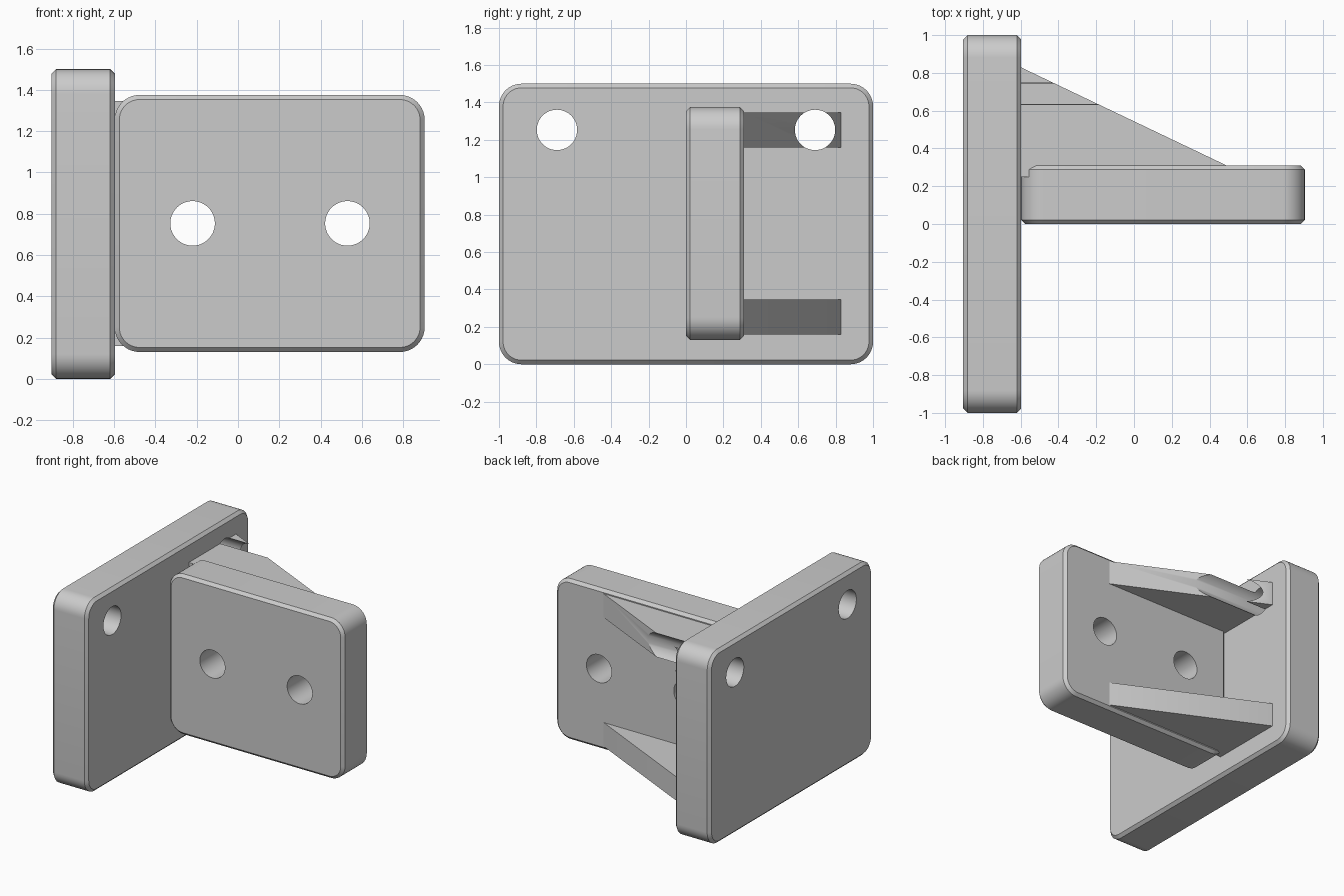
import bpy
import math
from mathutils import Matrix, Vector

cube = bpy.data.objects.get("Cube")
if cube:
    bpy.data.objects.remove(cube, do_unlink=True)

grey = bpy.data.materials.new("plain grey")
grey.use_nodes = True
grey.diffuse_color = (0.6, 0.6, 0.6, 1)
grey.node_tree.nodes["Principled BSDF"].inputs["Base Color"].default_value = (0.6, 0.6, 0.6, 1)

import bmesh


def make_object(name, bm):
    bmesh.ops.recalc_face_normals(bm, faces=bm.faces)
    mesh = bpy.data.meshes.new(name)
    bm.to_mesh(mesh)
    bm.free()
    mesh.materials.append(grey)
    obj = bpy.data.objects.new(name, mesh)
    bpy.context.collection.objects.link(obj)
    return obj


def plate(name, low, high, axis, radius=0.12, chamfer=0.022):
    """Slab with round corners about its thickness axis and chamfered rims."""
    low, high = Vector(low), Vector(high)
    bm = bmesh.new()
    bmesh.ops.create_cube(bm, size=1)
    bmesh.ops.scale(bm, vec=high - low, verts=bm.verts)
    bmesh.ops.translate(bm, vec=(low + high) / 2, verts=bm.verts)

    def along(edge):
        d = (edge.verts[1].co - edge.verts[0].co).normalized()
        return abs(d[axis]) > 0.9

    bmesh.ops.bevel(bm, geom=[e for e in bm.edges if along(e)], offset=radius,
                    segments=10, profile=0.5, affect='EDGES')
    rim = [e for e in bm.edges if not along(e)]
    bmesh.ops.bevel(bm, geom=rim, offset=chamfer, segments=1, affect='EDGES')
    return make_object(name, bm)


def gusset(name, bottom, top):
    """Sloped rib between the two plates."""
    outline = [(-0.61, 0.25), (0.49, 0.25), (0.49, 0.31), (-0.6, 0.83), (-0.61, 0.83)]
    bm = bmesh.new()
    face = bm.faces.new([bm.verts.new((x, y, bottom)) for x, y in outline])
    new = bmesh.ops.extrude_face_region(bm, geom=[face])["geom"]
    moved = [v for v in new if isinstance(v, bmesh.types.BMVert)]
    bmesh.ops.translate(bm, vec=(0, 0, top - bottom), verts=moved)
    return make_object(name, bm)


def drill(obj, centre, axis, radius=0.108, depth=4):
    """Cut a round hole along x or y."""
    turn = Matrix.Rotation(math.pi / 2, 4, 'Y' if axis == 'x' else 'X')
    bm = bmesh.new()
    bmesh.ops.create_cone(bm, cap_ends=True, segments=48, radius1=radius,
                          radius2=radius, depth=depth,
                          matrix=Matrix.Translation(centre) @ turn)
    cutter = make_object("hole_cutter", bm)
    cutter.hide_render = True
    mod = obj.modifiers.new("hole", 'BOOLEAN')
    mod.operation = 'DIFFERENCE'
    mod.solver = 'EXACT'
    mod.object = cutter
    bpy.context.view_layer.objects.active = obj
    bpy.ops.object.modifier_apply(modifier=mod.name)
    bpy.data.objects.remove(cutter, do_unlink=True)


# The two plates
base_plate = plate("base_plate", (-0.904, -1, 0), (-0.597, 1, 1.5), 0)
arm_plate = plate("arm_plate", (-0.597, 0, 0.13), (0.904, 0.31, 1.375), 1)

# Support ribs behind the arm plate
lower_gusset = gusset("lower_gusset", 0.16, 0.345)
upper_gusset = gusset("upper_gusset", 1.16, 1.345)

# Screw holes; the rear one runs on through the upper rib
for y in (-0.69, 0.69):
    drill(base_plate, (-0.75, y, 1.253), 'x')
drill(upper_gusset, (0, 0.69, 1.253), 'x')
for x in (-0.22, 0.53):
    drill(arm_plate, (x, 0.15, 0.753), 'y')

# Smooth the round walls and keep the edges crisp
for obj in (base_plate, arm_plate, lower_gusset, upper_gusset):
    bpy.ops.object.select_all(action='DESELECT')
    obj.select_set(True)
    bpy.context.view_layer.objects.active = obj
    bpy.ops.object.shade_smooth_by_angle(angle=math.radians(30))
